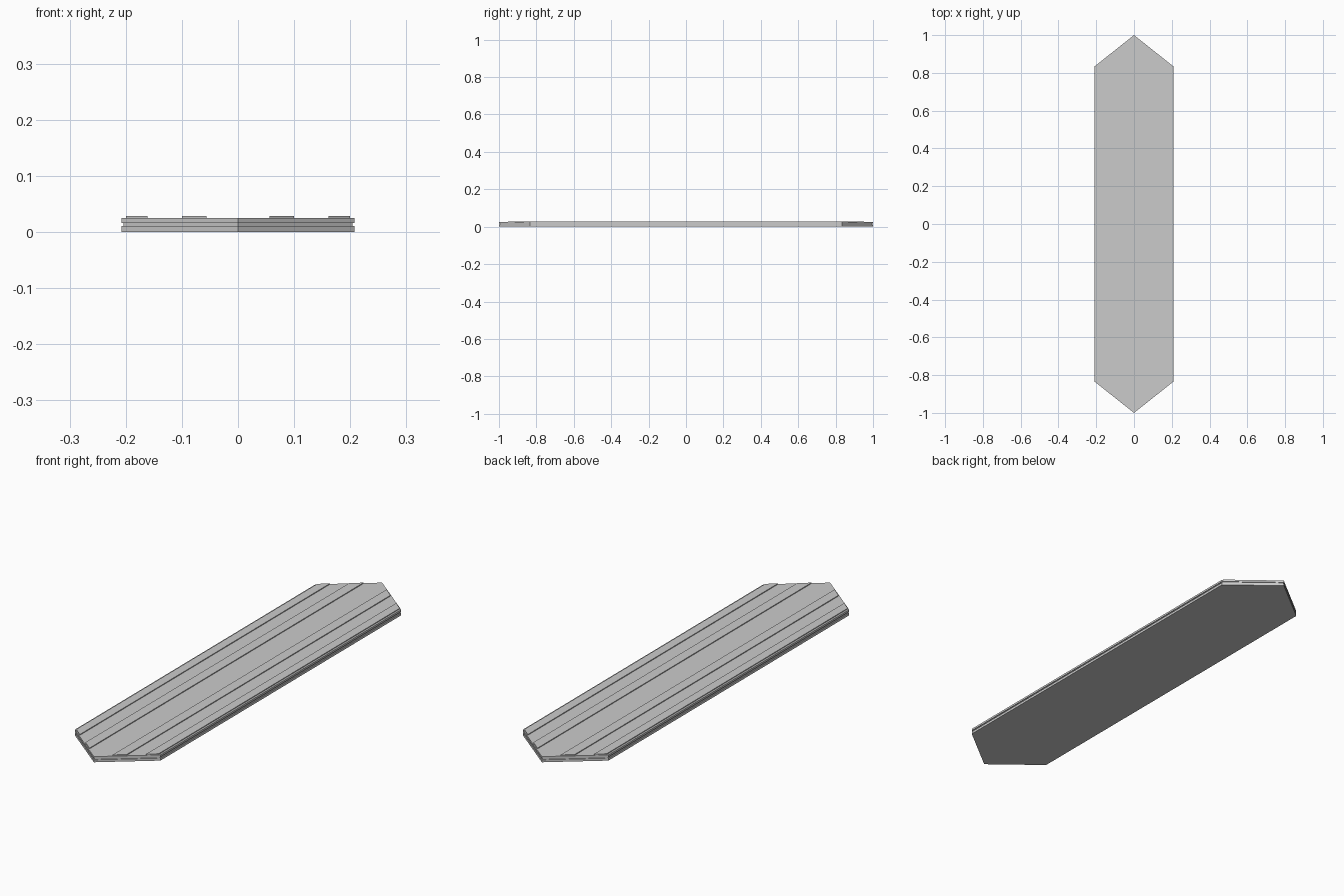
import bpy, bmesh

if "Cube" in bpy.data.objects:
    bpy.data.objects.remove(bpy.data.objects["Cube"])

HALF_W, TIP, SLOPE = 0.208, 1.0, 0.165 / 0.208


def end_y(x, inset):
    """Y of the pointed end at a given x."""
    return TIP - inset - SLOPE * abs(x)


def slab(name, xs, inset, z0, z1):
    """Prism whose two ends follow the pointed plank outline."""
    outline = [(x, -end_y(x, inset)) for x in xs]
    outline += [(x, end_y(x, inset)) for x in reversed(xs)]
    bm = bmesh.new()
    face = bm.faces.new([bm.verts.new((x, y, z0)) for x, y in outline])
    ext = bmesh.ops.extrude_face_region(bm, geom=[face])
    top = [v for v in ext["geom"] if isinstance(v, bmesh.types.BMVert)]
    bmesh.ops.translate(bm, verts=top, vec=(0, 0, z1 - z0))
    bmesh.ops.recalc_face_normals(bm, faces=bm.faces)
    mesh = bpy.data.meshes.new(name)
    bm.to_mesh(mesh)
    bm.free()
    obj = bpy.data.objects.new(name, mesh)
    bpy.context.collection.objects.link(obj)
    return obj


# Layered plank with a recessed middle band
slab("bottom_board", (-HALF_W, 0, HALF_W), 0, 0, 0.0107)
slab("middle_band", (-0.204, 0, 0.204), 0.005, 0.0107, 0.0163)
slab("top_board", (-HALF_W, 0, HALF_W), 0, 0.0163, 0.025)

# Raised lengthwise strips, mirrored left and right
for side, label in ((-1, "left"), (1, "right")):
    for part, a, b in (("inner", 0.056, 0.1), ("outer", 0.161, 0.2)):
        xs = sorted((side * a, side * b))
        slab(f"{label}_{part}_strip", xs, 0.005, 0.025, 0.0287)
